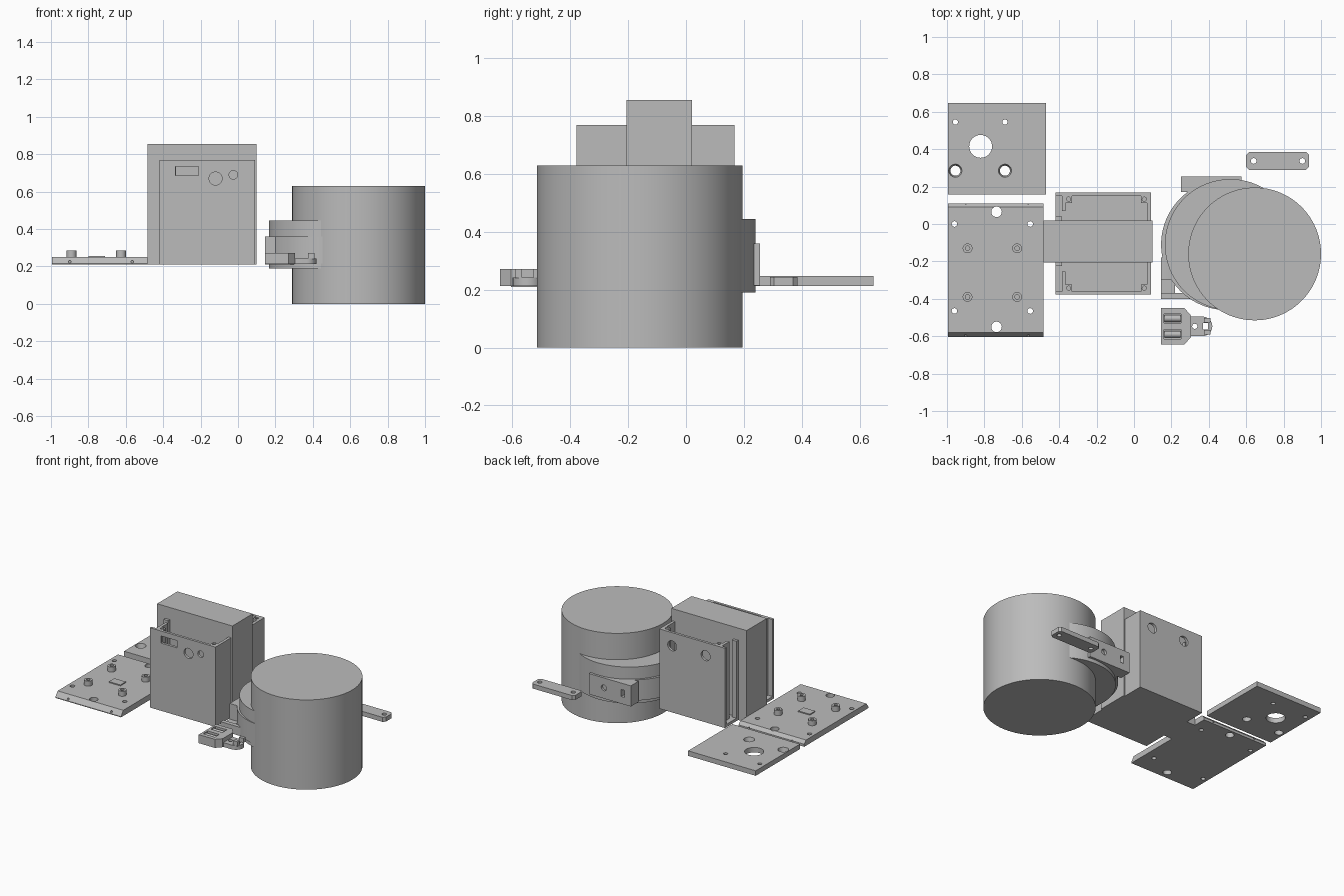
import bpy, bmesh, math
from mathutils import Matrix, Vector

default = bpy.data.objects.get("Cube")
if default:
    bpy.data.objects.remove(default, do_unlink=True)

grey = bpy.data.materials.new("plain grey")
grey.use_nodes = True
COLOUR = (0.5, 0.5, 0.5, 1)
grey.diffuse_color = COLOUR
grey.node_tree.nodes["Principled BSDF"].inputs["Base Color"].default_value = COLOUR


def add_box(bm, x0, x1, y0, y1, z0, z1):
    size = Matrix.Diagonal((x1 - x0, y1 - y0, z1 - z0, 1))
    centre = Vector((x0 + x1, y0 + y1, z0 + z1)) / 2
    bmesh.ops.create_cube(bm, size=1, matrix=Matrix.Translation(centre) @ size)


def add_cyl(bm, centre, r, depth, axis="Z", sides=32, r2=None):
    turn = {"Z": Matrix(), "Y": Matrix.Rotation(math.pi / 2, 4, "X"),
            "X": Matrix.Rotation(math.pi / 2, 4, "Y")}[axis]
    bmesh.ops.create_cone(bm, cap_ends=True, segments=sides, radius1=r,
                          radius2=r if r2 is None else r2, depth=depth,
                          matrix=Matrix.Translation(centre) @ turn)


def add_prism(bm, points, direction):
    face = bm.faces.new([bm.verts.new(p) for p in points])
    ext = bmesh.ops.extrude_face_region(bm, geom=[face])
    moved = [v for v in ext["geom"] if isinstance(v, bmesh.types.BMVert)]
    bmesh.ops.translate(bm, verts=moved, vec=direction)
    bmesh.ops.recalc_face_normals(bm, faces=bm.faces[:])


def finish(bm, name, cutter=None, smooth=True):
    mesh = bpy.data.meshes.new(name)
    bm.to_mesh(mesh)
    bm.free()
    obj = bpy.data.objects.new(name, mesh)
    bpy.context.collection.objects.link(obj)
    if cutter:
        tool = finish(cutter, name + "_cutter", smooth=False)
        tool.hide_render = True
        mod = obj.modifiers.new("holes", "BOOLEAN")
        mod.operation, mod.solver, mod.object = "DIFFERENCE", "EXACT", tool
        graph = bpy.context.evaluated_depsgraph_get()
        cut = bpy.data.meshes.new_from_object(obj.evaluated_get(graph))
        obj.modifiers.clear()
        obj.data = cut
        bpy.data.objects.remove(tool, do_unlink=True)
    obj.data.materials.clear()
    obj.data.materials.append(grey)
    if smooth:
        bpy.ops.object.select_all(action="DESELECT")
        obj.select_set(True)
        bpy.context.view_layer.objects.active = obj
        bpy.ops.object.shade_smooth_by_angle(angle=math.radians(30))
    return obj


# Large drum and the offset collar discs behind it
for name, x, y, r, z0, z1 in (("drum", 0.645, -0.16, 0.355, 0, 0.63),
                              ("collar", 0.515, -0.11, 0.35, 0.19, 0.445),
                              ("collar_step", 0.495, -0.11, 0.35, 0.215, 0.36)):
    bm = bmesh.new()
    add_cyl(bm, (x, y, (z0 + z1) / 2), r, z1 - z0, sides=96)
    finish(bm, name)

# Mounting block on the collar
bm, cut = bmesh.new(), bmesh.new()
add_box(bm, 0.25, 0.575, 0.17, 0.255, 0.215, 0.36)
add_cyl(cut, (0.46, 0.255, 0.29), 0.02, 0.06, "Y")
add_box(cut, 0.3, 0.325, 0.22, 0.3, 0.265, 0.315)
finish(bm, "collar_block", cut)

# Curved clip beside the drum
bm = bmesh.new()
profile = [(0.145, 0.21), (0.3, 0.21), (0.3, 0.315), (0.265, 0.32),
           (0.24, 0.335), (0.225, 0.352), (0.2, 0.36), (0.145, 0.36)]
add_prism(bm, [(x, -0.3, z) for x, z in profile], (0, 0.12, 0))
add_box(bm, 0.145, 0.3, -0.4, -0.37, 0.21, 0.27)
add_box(bm, 0.145, 0.22, -0.37, -0.3, 0.21, 0.25)
finish(bm, "side_clip")

# Main box
bm = bmesh.new()
add_box(bm, -0.485, 0.1, -0.205, 0.02, 0.21, 0.855)
finish(bm, "main_box", smooth=False)


# Open-topped covers on both faces of the box
def cover(name, inner, outer, cutter):
    side = 1 if outer > inner else -1

    def box(bm, x0, x1, a, b, z0, z1):
        y0, y1 = sorted((inner + side * a, inner + side * b))
        add_box(bm, x0, x1, y0, y1, z0, z1)

    depth = abs(outer - inner)
    bm = bmesh.new()
    box(bm, -0.42, 0.09, depth - 0.018, depth, 0.21, 0.77)
    finish(bm, name + "_face", cutter)
    bm = bmesh.new()
    box(bm, -0.42, 0.09, 0, depth - 0.018, 0.21, 0.23)
    box(bm, 0.07, 0.09, 0, depth - 0.018, 0.23, 0.77)
    box(bm, -0.385, -0.365, 0.05, depth - 0.018, 0.23, 0.77)
    box(bm, -0.42, -0.385, 0, 0.02, 0.23, 0.77)
    finish(bm, name + "_walls", smooth=False)
    # Corner screw bosses
    for x in (-0.35, 0.055):
        bm, cut = bmesh.new(), bmesh.new()
        box(bm, x - 0.018, x + 0.018, depth - 0.055, depth - 0.015, 0.23, 0.77)
        add_cyl(cut, (x, inner + side * (depth - 0.035), 0.77), 0.011, 0.1)
        finish(bm, name + "_boss", cut)


front_cut = bmesh.new()
add_cyl(front_cut, (-0.12, -0.37, 0.67), 0.035, 0.1, "Y")
add_cyl(front_cut, (-0.025, -0.37, 0.69), 0.023, 0.1, "Y")
add_box(front_cut, -0.335, -0.21, -0.42, -0.32, 0.685, 0.735)
cover("front_cover", -0.205, -0.378, front_cut)

back_cut = bmesh.new()
for x in (-0.27, -0.01):
    add_cyl(back_cut, (x, 0.165, 0.678), 0.035, 0.1, "Y")
cover("back_cover", 0.02, 0.168, back_cut)

# Base plate with bevelled ends
bm, cut = bmesh.new(), bmesh.new()
ends = [(-0.605, 0.21), (0.11, 0.21), (0.11, 0.228), (0.09, 0.25),
        (-0.58, 0.25), (-0.605, 0.215)]
add_prism(bm, [(-0.995, y, z) for y, z in ends], (0.51, 0, 0))
for y in (0.065, -0.55):
    add_cyl(cut, (-0.735, y, 0.23), 0.028, 0.1)
for x in (-0.96, -0.555):
    for y in (0, -0.465):
        add_cyl(cut, (x, y, 0.23), 0.015, 0.1, sides=20)
for x in (-0.9, -0.565):
    for y in (-0.605, 0.11):
        add_cyl(cut, (x, y, 0.225), 0.007, 0.06, "Y", sides=12)
finish(bm, "base_plate", cut)

# Standoffs and centre pad on the base plate
for x in (-0.89, -0.625):
    for y in (-0.13, -0.39):
        bm, cut = bmesh.new(), bmesh.new()
        add_cyl(bm, (x, y, 0.267), 0.026, 0.036)
        add_cyl(cut, (x, y, 0.28), 0.012, 0.06, sides=20)
        finish(bm, "standoff", cut)
bm = bmesh.new()
add_box(bm, -0.8, -0.71, -0.29, -0.23, 0.249, 0.257)
finish(bm, "centre_pad", smooth=False)

# Rear plate with a large round opening
bm, cut = bmesh.new(), bmesh.new()
add_box(bm, -0.995, -0.47, 0.157, 0.648, 0.212, 0.247)
add_cyl(cut, (-0.82, 0.415, 0.23), 0.061, 0.1, sides=48)
for x in (-0.955, -0.69):
    add_cyl(cut, (x, 0.545, 0.23), 0.014, 0.1, sides=20)
    add_cyl(cut, (x, 0.285, 0.23), 0.024, 0.06, r2=0.038)
finish(bm, "rear_plate", cut)

# Loose strap with two holes and clipped corners
bm, cut = bmesh.new(), bmesh.new()
c = 0.015
strap = [(0.6 + c, 0.29), (0.935 - c, 0.29), (0.935, 0.29 + c), (0.935, 0.385 - c),
         (0.935 - c, 0.385), (0.6 + c, 0.385), (0.6, 0.385 - c), (0.6, 0.29 + c)]
add_prism(bm, [(x, y, 0.212) for x, y in strap], (0, 0, 0.032))
for x in (0.64, 0.9):
    add_cyl(cut, (x, 0.337, 0.23), 0.015, 0.1, sides=20)
finish(bm, "strap", cut)

# Latch body with two channels holding rollers
bm, cut = bmesh.new(), bmesh.new()
body = [(0.145, -0.45), (0.27, -0.45), (0.305, -0.49),
        (0.305, -0.605), (0.27, -0.643), (0.145, -0.643)]
add_prism(bm, [(x, y, 0.212) for x, y in body], (0, 0, 0.06))
for y in (-0.505, -0.59):
    add_box(cut, 0.16, 0.25, y - 0.025, y + 0.025, 0.235, 0.3)
finish(bm, "latch_body", cut)
for y in (-0.505, -0.59):
    bm = bmesh.new()
    add_cyl(bm, (0.205, y, 0.25), 0.018, 0.085, "X", sides=20)
    finish(bm, "latch_roller")

# Rounded latch tongue
bm, cut = bmesh.new(), bmesh.new()
arc = [math.radians(a) for a in range(-90, 91, 15)]
tongue = [(0.3, -0.495)] + [(0.367 + 0.052 * math.cos(a), -0.547 - 0.052 * math.sin(a))
                            for a in arc] + [(0.3, -0.599)]
add_prism(bm, [(x, y, 0.212) for x, y in tongue], (0, 0, 0.03))
add_cyl(cut, (0.325, -0.547, 0.23), 0.014, 0.1, sides=20)
add_box(cut, 0.37, 0.395, -0.565, -0.53, 0.18, 0.3)
finish(bm, "latch_tongue", cut)
bm = bmesh.new()
for y in (-0.515, -0.579):
    add_box(bm, 0.375, 0.41, y - 0.012, y + 0.012, 0.24, 0.272)
finish(bm, "latch_lugs", smooth=False)
